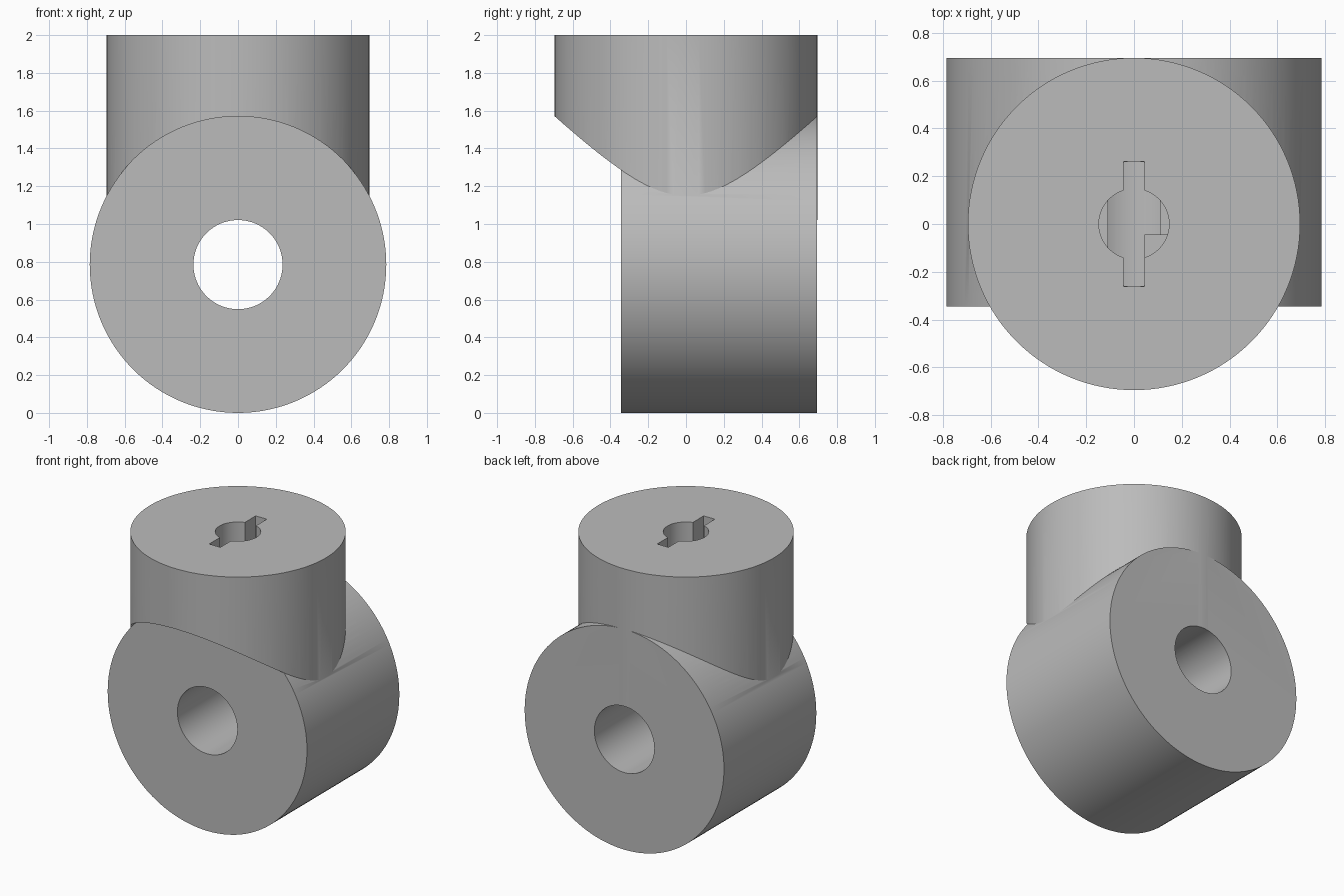
import bpy
import math

default = bpy.data.objects.get("Cube")
if default:
    bpy.data.objects.remove(default, do_unlink=True)

R_BARREL, R_POST = 0.785, 0.695
FRONT, BACK = -0.345, 0.694
TOP, SHELF, CEILING = 2.0, 0.994, 1.4
R_KEY, KEY_HALF, KEY_REACH = 0.147, 0.044, 0.262

grey = bpy.data.materials.new("Plain grey")
grey.use_nodes = True
grey.diffuse_color = (0.5, 0.5, 0.5, 1)
grey.node_tree.nodes["Principled BSDF"].inputs["Base Color"].default_value = (0.5, 0.5, 0.5, 1)


def upright(name, radius, z0, z1, sides=128):
    bpy.ops.mesh.primitive_cylinder_add(
        vertices=sides, radius=radius, depth=z1 - z0, location=(0, 0, (z0 + z1) / 2))
    bpy.context.object.name = name
    return bpy.context.object


def lying(name, radius, y0, y1, sides=128):
    bpy.ops.mesh.primitive_cylinder_add(
        vertices=sides, radius=radius, depth=y1 - y0,
        location=(0, (y0 + y1) / 2, R_BARREL), rotation=(math.pi / 2, 0, 0))
    bpy.context.object.name = name
    return bpy.context.object


def block(name, low, high):
    bpy.ops.mesh.primitive_cube_add(size=1, location=[(a + b) / 2 for a, b in zip(low, high)])
    bpy.context.object.name = name
    bpy.context.object.scale = [b - a for a, b in zip(low, high)]
    return bpy.context.object


def combine(target, tool, operation):
    tool.hide_render = True
    mod = target.modifiers.new(tool.name, "BOOLEAN")
    mod.object, mod.operation, mod.solver = tool, operation, "EXACT"
    bpy.context.view_layer.objects.active = target
    bpy.ops.object.modifier_apply(modifier=mod.name)
    bpy.data.objects.remove(tool, do_unlink=True)


# Upright post with an arched underside, joined to the lying barrel
body = upright("pivot_joint_body", R_POST, R_BARREL, TOP)
combine(body, lying("underside_arch", R_BARREL, -1, FRONT), "DIFFERENCE")
combine(body, lying("barrel", R_BARREL, FRONT, BACK), "UNION")

# Quarter-turn cavity with a stop block in one quadrant
cavity = upright("turning_cavity", KEY_REACH, SHELF, CEILING, 64)
combine(cavity, block("stop_block", (KEY_HALF, -1, 0), (1, -KEY_HALF, 3)), "DIFFERENCE")
combine(body, cavity, "DIFFERENCE")

# Keyhole in the top: round hole with two opposite slots
combine(body, upright("key_hole", R_KEY, CEILING - 0.02, TOP + 0.1, 64), "DIFFERENCE")
combine(body, block("key_slot", (-KEY_HALF, -KEY_REACH, CEILING - 0.02),
                    (KEY_HALF, KEY_REACH, TOP + 0.1)), "DIFFERENCE")

# Through bore of the barrel
combine(body, lying("barrel_bore", 0.236, -1, 1, 96), "DIFFERENCE")

# Finish
body.data.materials.clear()
body.data.materials.append(grey)
for face in body.data.polygons:
    face.material_index = 0
bpy.ops.object.select_all(action="DESELECT")
body.select_set(True)
bpy.context.view_layer.objects.active = body
bpy.ops.object.shade_smooth_by_angle(angle=math.radians(30))
